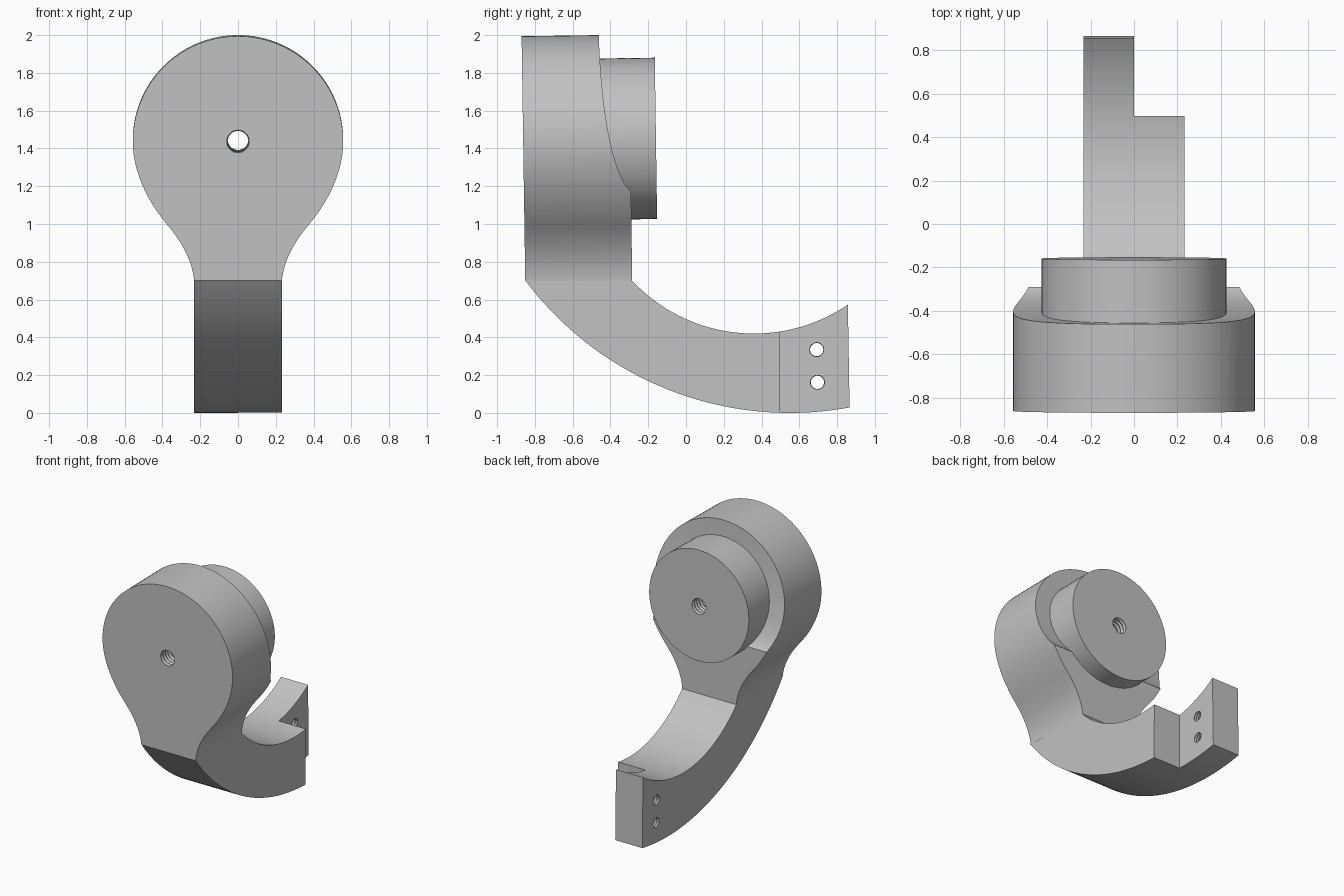
import bpy, bmesh, math
from mathutils import Vector

if "Cube" in bpy.data.objects:
    bpy.data.objects.remove(bpy.data.objects["Cube"])

grey = bpy.data.materials.new("plain grey")
grey.use_nodes = True
grey.diffuse_color = (0.54, 0.54, 0.54, 1)
grey.node_tree.nodes["Principled BSDF"].inputs["Base Color"].default_value = grey.diffuse_color

TILT = 0.0145            # slight lean of the head
PIVOT = (0, -0.6, 1.441)  # head centre
HALF = 0.232             # half width of the arm


def bezier(a, b, c, d, n=16):
    a, b, c, d = map(Vector, (a, b, c, d))
    return [a * (1 - t)**3 + 3 * b * t * (1 - t)**2 + 3 * c * t * t * (1 - t) + d * t**3
            for t in [i / n for i in range(n + 1)]]


def arc(cx, cz, r, start, end, n):
    return [Vector((cx + r * math.cos(start + (end - start) * i / n),
                    cz + r * math.sin(start + (end - start) * i / n))) for i in range(n + 1)]


def new_object(name, bm, location=(0, 0, 0), tilt=0):
    bmesh.ops.recalc_face_normals(bm, faces=bm.faces)
    mesh = bpy.data.meshes.new(name)
    bm.to_mesh(mesh)
    bm.free()
    mesh.materials.append(grey)
    obj = bpy.data.objects.new(name, mesh)
    bpy.context.collection.objects.link(obj)
    obj.location = location
    obj.rotation_euler.x = tilt
    return obj


def prism(name, points, lo, hi, axis, **place):
    """Extrude a flat outline along x (points are y, z) or y (points are x, z)."""
    bm = bmesh.new()
    spot = (lambda p, d: (d, p[0], p[1])) if axis == "x" else (lambda p, d: (p[0], d, p[1]))
    face = bm.faces.new([bm.verts.new(spot(p, lo)) for p in points])
    moved = bmesh.ops.extrude_face_region(bm, geom=[face])["geom"]
    shift = Vector(spot((0, 0), hi - lo))
    bmesh.ops.translate(bm, vec=shift, verts=[v for v in moved if isinstance(v, bmesh.types.BMVert)])
    return new_object(name, bm, **place)


def threaded_rod(name, r, length, pitch, axis, **place):
    """Ribbed cutter that leaves thread grooves in a hole."""
    steps = round(length / pitch) * 2
    bm = bmesh.new()
    rings = []
    for i in range(steps + 1):
        d = length * (i / steps - 0.5)
        rad = r * (1.15 if i % 2 else 1)
        circle = arc(0, 0, rad, 0, math.tau, 32)[:-1]
        rings.append([bm.verts.new((d, p.x, p.y) if axis == "x" else (p.x, d, p.y)) for p in circle])
    for a, b in zip(rings, rings[1:]):
        for i in range(len(a)):
            j = (i + 1) % len(a)
            bm.faces.new((a[i], a[j], b[j], b[i]))
    bm.faces.new(rings[0])
    bm.faces.new(rings[-1])
    return new_object(name, bm, **place)


def combine(obj, tool, operation):
    bpy.context.view_layer.objects.active = obj
    mod = obj.modifiers.new(operation, "BOOLEAN")
    mod.operation = operation
    mod.solver = "EXACT"
    mod.object = tool
    bpy.ops.object.modifier_apply(modifier=mod.name)
    bpy.data.objects.remove(tool)


def smooth(obj):
    bpy.ops.object.select_all(action="DESELECT")
    obj.select_set(True)
    bpy.context.view_layer.objects.active = obj
    bpy.ops.object.shade_smooth_by_angle(angle=math.radians(25))


# Head: round face flowing into a neck, in coordinates around the head centre
radius = 0.557
flank = bezier((radius, 0), (radius, -0.16), (0.48, -0.316), (0.375, -0.441))
flank += bezier((0.375, -0.441), (0.29, -0.541), (0.24, -0.641), (HALF, -0.741))[1:]
flank.append(Vector((HALF, -0.78)))
outline = arc(0, 0, radius, math.pi, 0, 64)[:-1] + flank
outline += [Vector((-p.x, p.y)) for p in reversed(flank[1:])]
head = prism("head", outline, -0.5, 0.5, "y", location=PIVOT, tilt=TILT)

# Side profile of the head: leaning front, scooped back with a ledge
side = [(-0.851, 0.7), (-0.872, 2.1), (-0.463, 2.1)]
side += bezier((-0.462, 2.0), (-0.45, 1.65), (-0.40, 1.27), (-0.291, 1.172), 24)
side += [(-0.285, 0.7)]
combine(head, prism("head_profile", side, -1, 1, "x"), "INTERSECT")

# Round hub behind the head, and the threaded bore through both
hub = prism("hub", arc(0, 0.006, 0.427, 0, math.tau, 96)[:-1], 0.03, 0.441, "y",
            location=PIVOT, tilt=TILT)
combine(head, hub, "UNION")
bore = threaded_rod("bore", 0.055, 1.2, 0.03, "y", location=PIVOT, tilt=TILT)
combine(head, bore, "DIFFERENCE")
smooth(head)

# Curved arm sweeping back below the head
def arc_height(cy, cz, r, y):
    return Vector((y, cz - math.sqrt(r * r - (y - cy)**2)))

N = 48
outer = [arc_height(0.55, 1.75, 1.75, -0.851 + 1.717 * i / N) for i in range(N + 1)]
inner = [arc_height(0.36, 1.303, 0.883, 0.857 - 1.142 * i / N) for i in range(N + 1)]
arm = prism("arm", outer + inner, -HALF, HALF, "x")

# Half-width step at the end of the arm, with two threaded holes
step = [(0.495, -0.5), (1.2, -0.5), (1.2, 1), (0.5, 1)]
combine(arm, prism("step", step, 0, 1, "x"), "DIFFERENCE")
for y, z in ((0.692, 0.335), (0.696, 0.162)):
    hole = threaded_rod("hole", 0.035, 0.36, 0.02, "x", location=(-0.116, y, z))
    combine(arm, hole, "DIFFERENCE")
smooth(arm)
